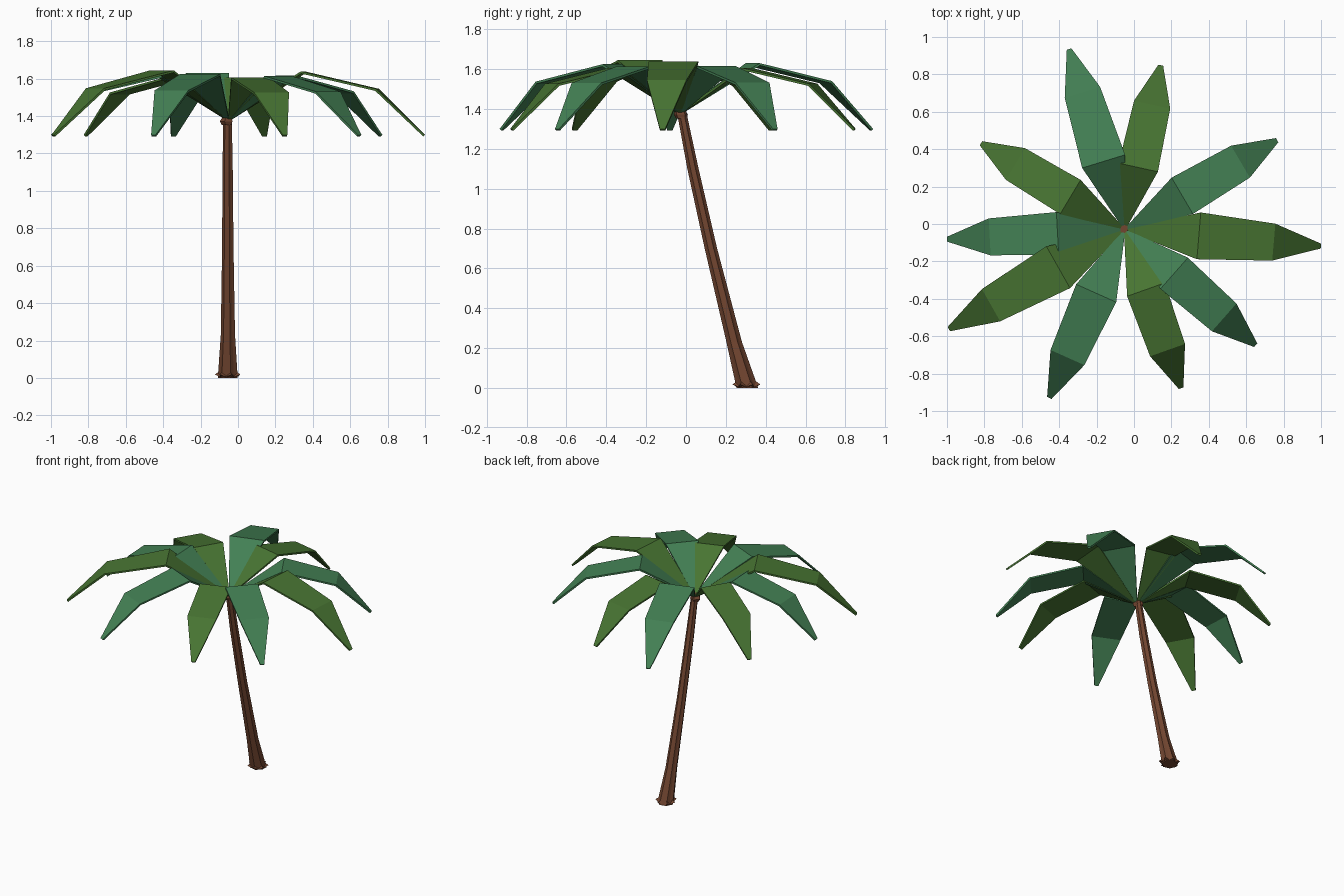
import bpy, bmesh, math
from mathutils import Vector

if "Cube" in bpy.data.objects:
    bpy.data.objects.remove(bpy.data.objects["Cube"])


def material(name, rgb):
    m = bpy.data.materials.new(name)
    m.diffuse_color = (*rgb, 1)
    m.use_nodes = True
    m.node_tree.nodes["Principled BSDF"].inputs["Base Color"].default_value = m.diffuse_color
    return m


GREEN = material("leaf_green", (0.064, 0.175, 0.032))
TEAL = material("leaf_blue_green", (0.056, 0.215, 0.088))
BROWN = material("bark_brown", (0.17, 0.061, 0.03))


def make_object(name, bm, mat):
    me = bpy.data.meshes.new(name)
    bm.normal_update()
    bm.to_mesh(me)
    bm.free()
    me.materials.append(mat)
    ob = bpy.data.objects.new(name, me)
    bpy.context.collection.objects.link(ob)
    return ob


CROWN = Vector((-0.05, -0.03, 1.385))


# Palm leaves: one folded strip, scaled by length and turned around the crown
def leaf(index, angle, length, mat):
    a = math.radians(angle)
    out = Vector((math.cos(a), math.sin(a), 0))
    side = Vector((-math.sin(a), math.cos(a), 0))
    extra = length - 0.9
    stations = [  # distance, half width, height
        (0.0, 0.004, CROWN.z),
        (0.378 * length, 0.119 * length, 1.607 + 0.21 * extra),
        (0.76 * length, 0.099, 1.527 + 0.12 * extra),
        (length, 0.013, 1.30),
    ]
    bm = bmesh.new()
    rows = []
    for r, w, z in stations:
        p = Vector((CROWN.x, CROWN.y, z)) + out * r
        rows.append((bm.verts.new(p - side * w), bm.verts.new(p + side * w)))
    for (a0, a1), (b0, b1) in zip(rows, rows[1:]):
        bm.faces.new((a0, b0, b1, a1))
    ob = make_object(f"palm_leaf_{index}", bm, mat)
    s = ob.modifiers.new("thickness", 'SOLIDIFY')
    s.thickness = 0.012
    s.offset = -1


LEAVES = [(-4.8, 1.053), (30.4, 0.945), (77.6, 0.90), (107.1, 1.01), (149, 0.896),
          (183.1, 0.951), (209.5, 1.08), (245.9, 0.986), (289.6, 0.90), (318.6, 0.934)]
for i, (ang, ln) in enumerate(LEAVES):
    leaf(i + 1, ang, ln, TEAL if i % 2 else GREEN)


# Leaning tube with a ridged cross-section; sections are (x, y, z, radius)
def ridged_tube(name, sections, sides, ridge):
    bm = bmesh.new()
    rings = []
    for x, y, z, r in sections:
        ring = []
        for k in range(sides):
            t = 2 * math.pi * k / sides
            rr = r * (1 if k % 2 else ridge)
            ring.append(bm.verts.new((x + rr * math.cos(t), y + rr * math.sin(t), z)))
        rings.append(ring)
    for lo, hi in zip(rings, rings[1:]):
        for k in range(sides):
            n = (k + 1) % sides
            bm.faces.new((lo[k], lo[n], hi[n], hi[k]))
    bm.faces.new(rings[0][::-1])
    bm.faces.new(rings[-1])
    return make_object(name, bm, BROWN)


# Trunk, flared at the foot
ridged_tube("trunk", [(-0.052, 0.308, 0.0, 0.056), (-0.052, 0.242, 0.23, 0.040),
                      (-0.053, 0.125, 0.70, 0.032), (-0.054, 0.035, 1.10, 0.029),
                      (-0.055, -0.025, 1.40, 0.024)], 14, 0.86)


# Pointed bark scraps around the foot and below the crown
def spikes(name, centre, inner, outer, z_low, z_high, lift, count):
    bm = bmesh.new()
    for k in range(count):
        t = 2 * math.pi * (k + 0.5) / count
        h = math.pi / count

        def at(r, ang, z):
            return bm.verts.new((centre[0] + r * math.cos(ang), centre[1] + r * math.sin(ang), z))
        a, b = at(inner, t - h, z_low), at(inner, t + h, z_low)
        top, tip = at(inner * 0.8, t, z_high), at(outer, t, lift)
        for f in ((a, tip, top), (tip, b, top), (b, tip, a), (a, top, b)):
            bm.faces.new(f)
    bmesh.ops.recalc_face_normals(bm, faces=bm.faces)
    make_object(name, bm, BROWN)


spikes("root_scraps", (-0.052, 0.303), 0.050, 0.072, 0.006, 0.04, 0.018, 7)

# Ragged collar under the leaves
ridged_tube("crown_collar", [(-0.058, -0.022, 1.352, 0.029), (-0.06, -0.026, 1.372, 0.037),
                             (-0.056, -0.03, 1.392, 0.028)], 10, 0.8)
